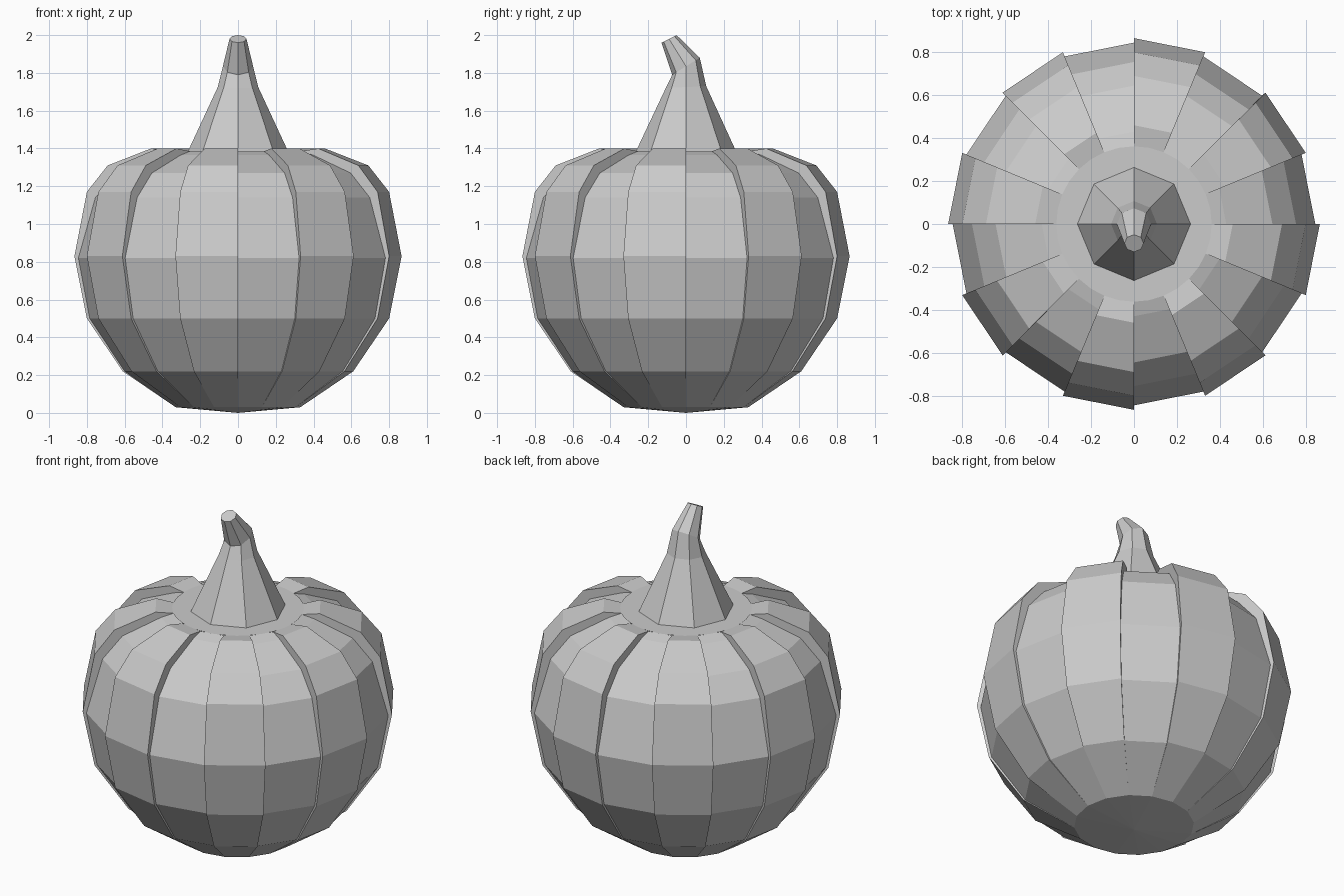
import bpy, bmesh
from math import sin, cos, pi

if "Cube" in bpy.data.objects:
    bpy.data.objects.remove(bpy.data.objects["Cube"])


def finish(bm, name):
    bmesh.ops.remove_doubles(bm, verts=bm.verts, dist=0.0005)
    bmesh.ops.recalc_face_normals(bm, faces=bm.faces)
    mesh = bpy.data.meshes.new(name)
    bm.to_mesh(mesh)
    bm.free()
    obj = bpy.data.objects.new(name, mesh)
    bpy.context.collection.objects.link(obj)
    return obj


def bridge(bm, a, b, close):
    n = len(a)
    for i in range(n if close else n - 1):
        j = (i + 1) % n
        bm.faces.new((a[i], a[j], b[j], b[i]))


# Body: sixteen flat segments alternating between a raised and a sunken profile
raised = [(.33, .03), (.61, .22), (.80, .50), (.866, .83),
          (.80, 1.17), (.69, 1.31), (.46, 1.40), (.36, 1.385)]
sunken = [(.33, .03), (.60, .22), (.785, .50), (.845, .82),
          (.755, 1.14), (.645, 1.27), (.43, 1.365), (.36, 1.385)]
bm = bmesh.new()


def column(profile, k):
    a = k * pi / 8
    return [bm.verts.new((r * cos(a), r * sin(a), z)) for r, z in profile]


for k in range(16):
    here, after = (raised, sunken) if k % 2 else (sunken, raised)
    left, right, step = column(here, k), column(here, k + 1), column(after, k + 1)
    bridge(bm, left, right, False)
    # radial wall where neighbouring segments differ in height
    for i in range(len(step) - 1):
        quad = [right[i], right[i + 1], step[i + 1], step[i]]
        if i == 0:
            quad = quad[:3]
        elif i == len(step) - 2:
            quad = [quad[0], quad[1], quad[3]]
        bm.faces.new(quad)
    # shallow cone underneath
    bm.faces.new((bm.verts.new((0, 0, 0)), right[0], left[0]))
finish(bm, "pumpkin_body")

# Flat cap around the stem
bm = bmesh.new()
ring = [bm.verts.new((.362 * cos(i * pi / 16), .362 * sin(i * pi / 16), 1.388))
        for i in range(32)]
bm.faces.new(ring)
finish(bm, "stem_cap")

# Stem: eight-sided, bending towards the front; (y, z, side radius, y radius, tilt)
sections = [(0, 1.385, .265, .265, 0), (0, 1.725, .107, .107, .005),
            (0, 1.835, .08, .073, .045), (-.09, 1.98, .045, .04, .02)]
bm = bmesh.new()
rings = [[bm.verts.new((rx * cos(i * pi / 4), y + ry * sin(i * pi / 4),
                        z + tilt * sin(i * pi / 4))) for i in range(8)]
         for y, z, rx, ry, tilt in sections]
for a, b in zip(rings, rings[1:]):
    bridge(bm, a, b, True)
bm.faces.new(rings[-1])
finish(bm, "stem")
